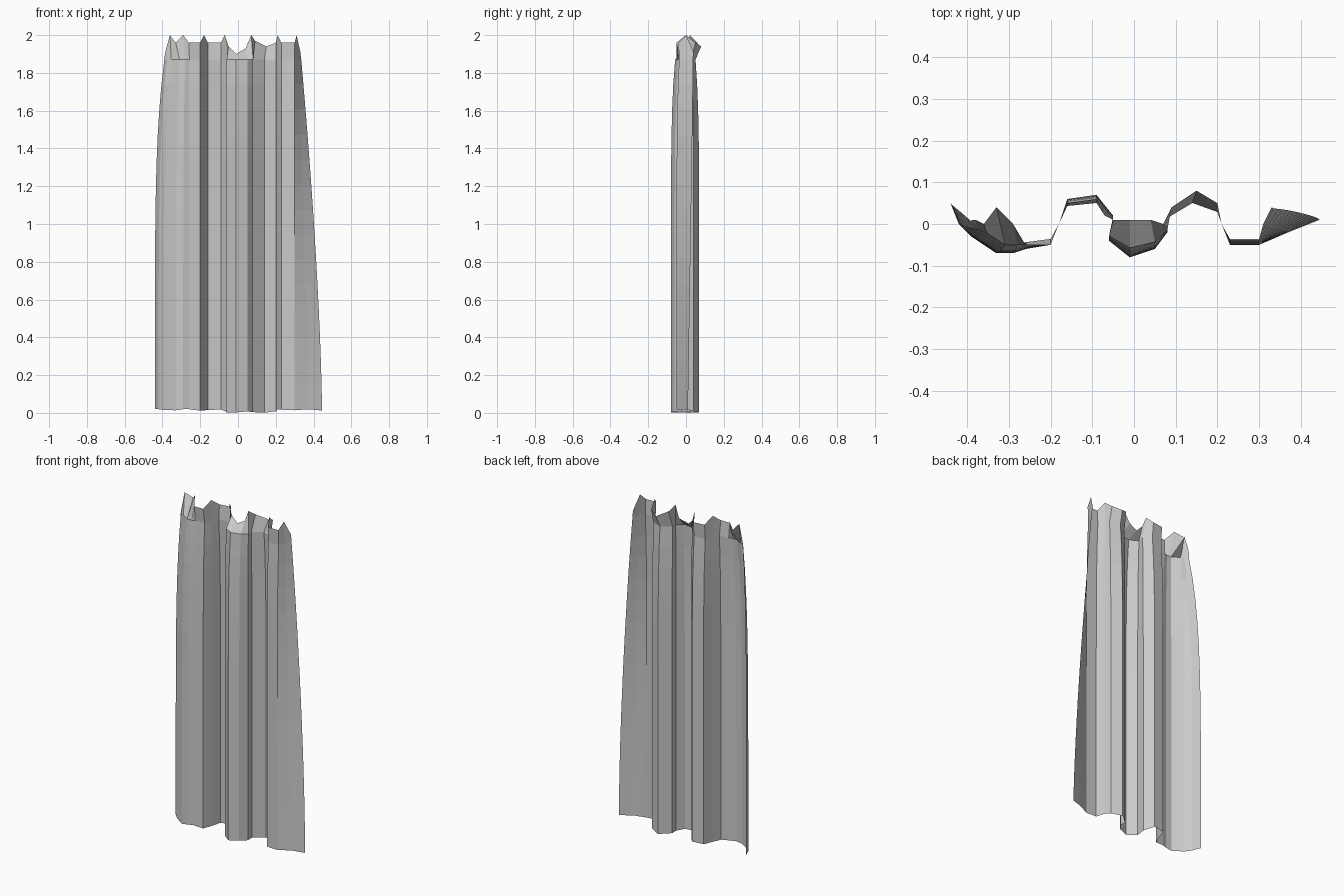
import bpy
import bmesh
import math

cube = bpy.data.objects.get("Cube")
if cube:
    bpy.data.objects.remove(cube, do_unlink=True)

# One grey cloth
cloth = bpy.data.materials.new("grey_cloth")
cloth.use_nodes = True
grey = (0.6, 0.6, 0.6, 1)
cloth.diffuse_color = grey
cloth.node_tree.nodes["Principled BSDF"].inputs["Base Color"].default_value = grey

# Fold lines in hundredths: hem x, y, then header x, y and drop below the top
FOLDS = [
    (-44, 5, -39, 1, 12),
    (-42, 0, -38, 1, 7),
    (-39, -3, -36, 0, 0),
    (-33, -7, -33, 4, 4),
    (-29, -7, -29, 0, 0),
    (-26, -6, -26, -5, 4),
    (-20, -5, -20, -5, 4),
    (-18, 0, -18, 0, 0),
    (-16, 6, -16, 5, 4),
    (-9, 7, -9, 6, 4),
    (-5, 2, -7, 2, 0),
    (-6, -4, -5, 1, 6),
    (-1, -8, -1, 1, 10),
    (5, -6, 4, 1, 7),
    (8, -2, 7, 0, 0),
    (8, 2, 9, 4, 3),
    (14, 7, 15, 8, 6),
    (20, 4, 20, 5, 4),
    (21, 0, 21, 0, 0),
    (23, -5, 23, -4, 4),
    (30, -5, 30, -4, 4),
    (37, -2, 31, 0, 0),
    (44.5, 1, 33, 4, 9),
]
NECK = 1.87
ROWS = 14


def body_point(x, y, z):
    """Place a fold line at height z; the outer edges draw in toward the neck."""
    t = z / NECK
    left = max(0, (-x - 0.25) / 0.19)
    right = max(0, (x - 0.3) / 0.145)
    x += 0.05 * left * t ** 5 - 0.11 * right * t ** 1.5
    y *= 1 - 0.28 * t ** 8
    y += 0.03 * right * t
    y -= 0.03 * max(0, left - 0.8) / 0.2 * t ** 4
    return x, y, z


def hem_height(x):
    """The hem hangs lowest on the middle folds and is slightly wavy."""
    base = 0.004 if -0.07 < x < 0.21 else 0.016
    return max(0, base + 0.004 * math.sin(40 * x))


# Curtain: pleated body lofted from hem to neck, then a zigzag header
bm = bmesh.new()
columns = []
for hx, hy, tx, ty, drop in FOLDS:
    x, y = hx / 100, hy / 100
    low = hem_height(x)
    column = []
    for i in range(ROWS + 1):
        z = low + (NECK - low) * i / ROWS
        column.append(bm.verts.new(body_point(x, y, z)))
    column.append(bm.verts.new((tx / 100, ty / 100, 2 - drop / 100)))
    columns.append(column)

for a, b in zip(columns, columns[1:]):
    for i in range(ROWS + 1):
        bm.faces.new((a[i], b[i], b[i + 1], a[i + 1]))

mesh = bpy.data.meshes.new("curtain")
bm.to_mesh(mesh)
bm.free()
mesh.materials.append(cloth)
curtain = bpy.data.objects.new("curtain", mesh)
bpy.context.collection.objects.link(curtain)
